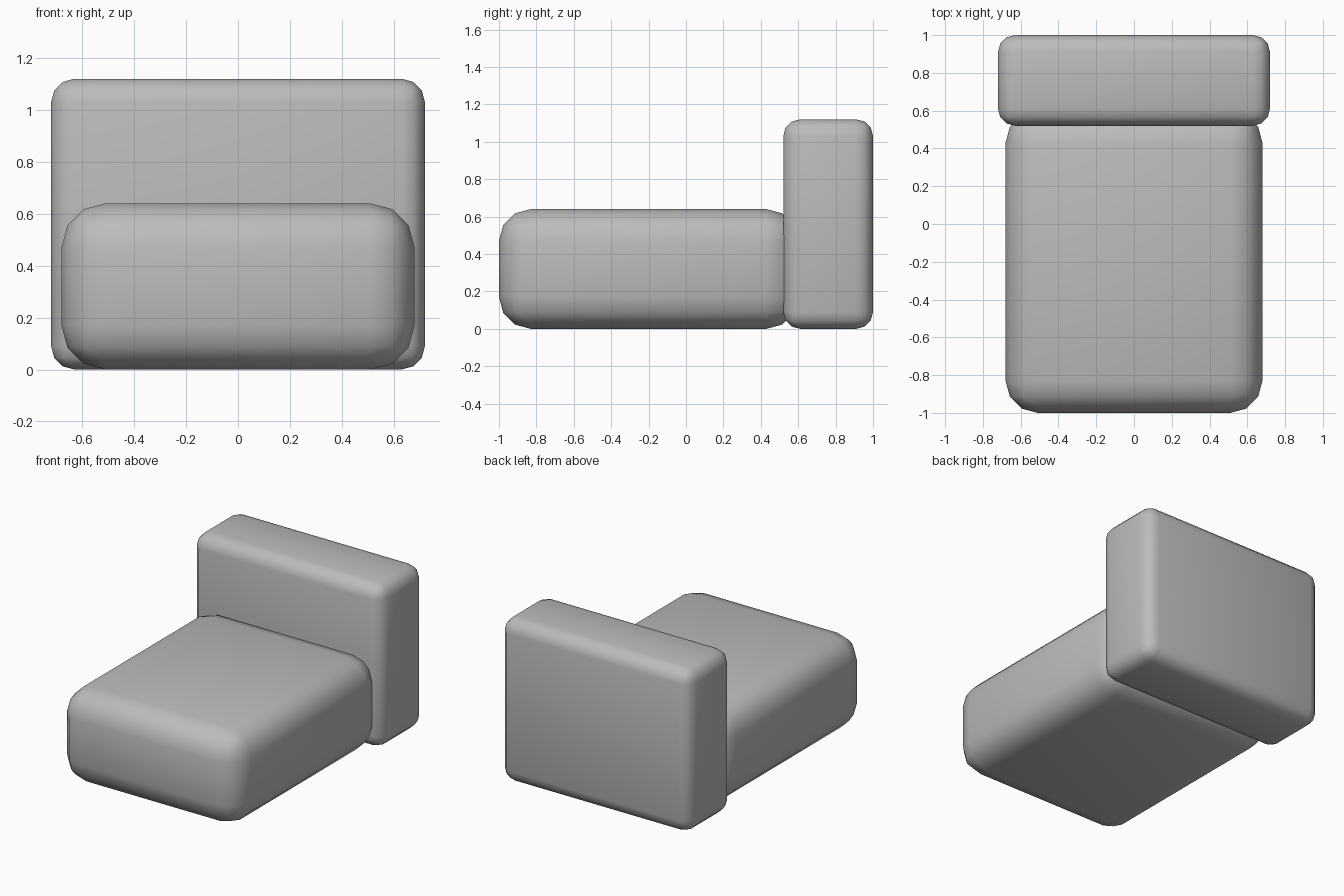
import bpy

if "Cube" in bpy.data.objects:
    bpy.data.objects.remove(bpy.data.objects["Cube"], do_unlink=True)

# Upholstery colour
grey = bpy.data.materials.new("grey_fabric")
grey.use_nodes = True
colour = (0.5, 0.5, 0.5, 1)
grey.diffuse_color = colour
grey.node_tree.nodes["Principled BSDF"].inputs["Base Color"].default_value = colour


def cushion(name, low, high, radius):
    """Box between two corners with rounded, smoothly shaded edges."""
    centre = [(a + b) / 2 for a, b in zip(low, high)]
    bpy.ops.mesh.primitive_cube_add(size=1, location=centre)
    obj = bpy.context.object
    obj.name = name
    obj.scale = [b - a for a, b in zip(low, high)]
    bpy.ops.object.transform_apply(location=False, rotation=False, scale=True)
    obj.data.materials.append(grey)
    bevel = obj.modifiers.new("rounded_edges", "BEVEL")
    bevel.width = radius
    bevel.segments = 3
    bpy.ops.object.shade_smooth()
    return obj


# Deep seat cushion, its back end tucked into the backrest
cushion("seat", (-0.68, -1, 0), (0.68, 0.6, 0.64), 0.17)

# Upright backrest
cushion("backrest", (-0.72, 0.52, 0), (0.72, 1, 1.12), 0.09)
